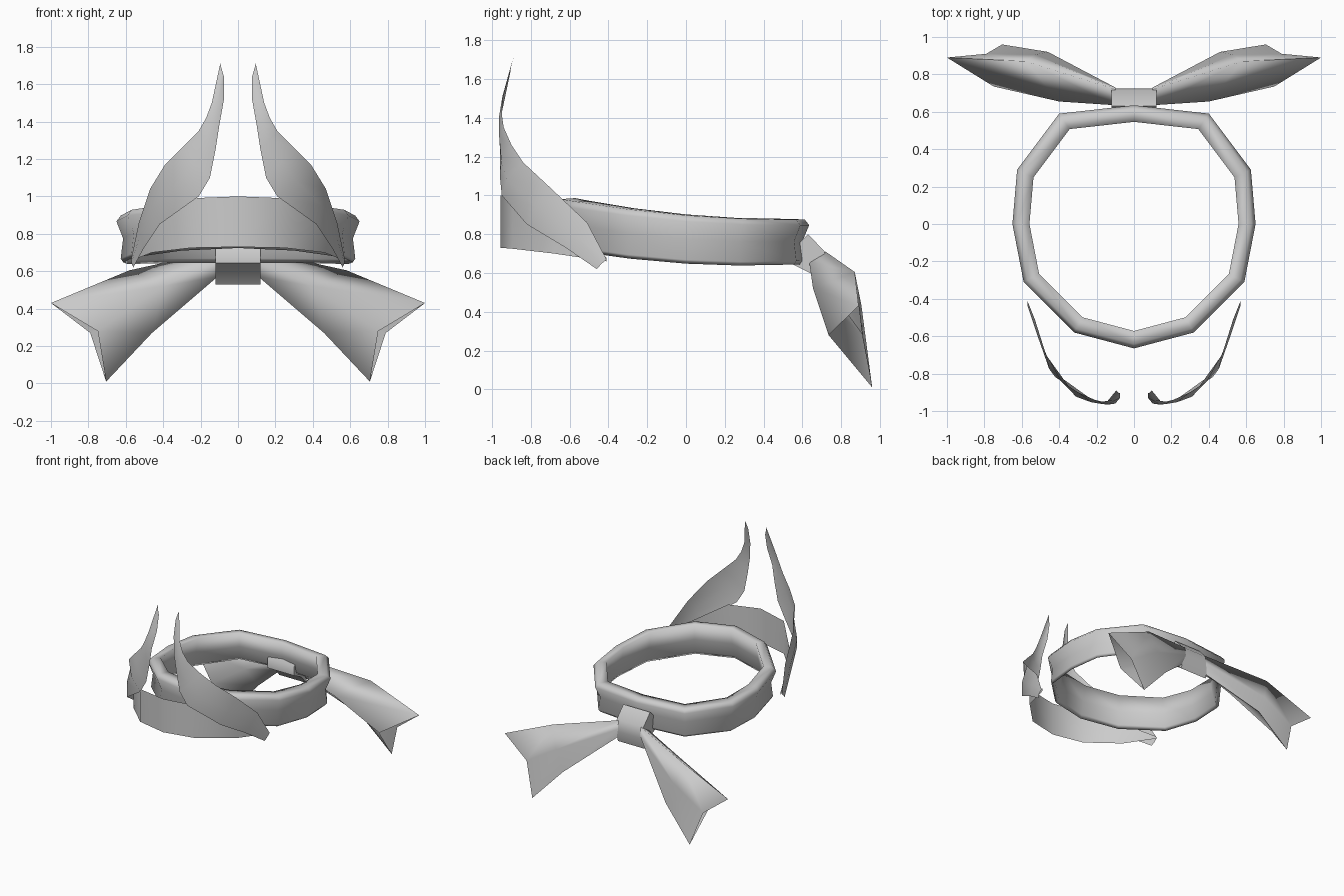
import bpy
import math
from mathutils import Vector

default_cube = bpy.data.objects.get("Cube")
if default_cube:
    bpy.data.objects.remove(default_cube, do_unlink=True)

# Single cloth colour
cloth = bpy.data.materials.new("grey_cloth")
cloth.use_nodes = True
GREY = (0.6, 0.6, 0.6, 1)
cloth.diffuse_color = GREY
cloth.node_tree.nodes["Principled BSDF"].inputs["Base Color"].default_value = GREY


def make_object(name, verts, faces, sharp_angle=60):
    mesh = bpy.data.meshes.new(name)
    mesh.from_pydata(verts, [], faces)
    mesh.materials.append(cloth)
    obj = bpy.data.objects.new(name, mesh)
    bpy.context.collection.objects.link(obj)
    bpy.ops.object.select_all(action="DESELECT")
    obj.select_set(True)
    bpy.context.view_layer.objects.active = obj
    bpy.ops.object.mode_set(mode="EDIT")
    bpy.ops.mesh.select_all(action="SELECT")
    bpy.ops.mesh.normals_make_consistent(inside=False)
    bpy.ops.object.mode_set(mode="OBJECT")
    bpy.ops.object.shade_smooth_by_angle(angle=math.radians(sharp_angle))
    return obj


def loft(name, rows, close_rows=False, close_columns=False, sharp_angle=60):
    """Skin a grid of points, optionally joined around either direction."""
    count, width = len(rows), len(rows[0])
    verts = [point for row in rows for point in row]
    faces = []
    for i in range(count if close_rows else count - 1):
        for j in range(width if close_columns else width - 1):
            nxt, side = (i + 1) % count, (j + 1) % width
            faces.append((i * width + j, i * width + side,
                          nxt * width + side, nxt * width + j))
    return make_object(name, verts, faces, sharp_angle)


def mirror_rows(rows):
    return [[(-x, y, z) for x, y, z in row] for row in rows]


# Headband: twelve-sided loop, soft folded cross-section, sloping to the back
half_outline = [(0, -.665), (.32, -.58), (.59, -.31), (.65, 0),
                (.625, .29), (.4, .59), (0, .635)]
outline = half_outline + [(-x, y) for x, y in half_outline[-2:0:-1]]
section = [(.86, 1), (.965, .98), (1, .86), (.945, .5), (.965, .08),
           (.945, 0), (.92, .1), (.89, .5)]


def band_point(x, y, scale, height):
    top = .902 - .08 * y + .07 * y * y
    bottom = .648 - .058 * y + .085 * y * y
    return (x * scale, y * scale, bottom + (top - bottom) * height)


headband = [[band_point(x, y, s, h) for s, h in section] for x, y in outline]
loft("headband", headband, close_rows=True, close_columns=True, sharp_angle=150)

# Curved brow plate: thin sheet tapering to a point at each side
half_plate = [((0, -.957), .73, 1), ((.25, -.895), .725, .99),
              ((.46, -.68), .7, .87), ((.56, -.41), .66, .68)]
plate = [[(x, y, low), (x, y, high)] for (x, y), low, high in half_plate]
loft("brow_plate", mirror_rows(plate[:0:-1]) + plate)

# Horn sheets: outer edge and inner edge, bowed between them
horn_edges = [
    ((.57, -.41, .67), (.56, -.46, .62)),
    ((.53, -.51, .86), (.5, -.62, .73)),
    ((.47, -.7, 1.04), (.42, -.82, .85)),
    ((.39, -.84, 1.17), (.21, -.95, 1)),
    ((.3, -.9, 1.26), (.15, -.96, 1.1)),
    ((.21, -.94, 1.35), (.12, -.96, 1.25)),
    ((.17, -.95, 1.42), (.1, -.96, 1.38)),
    ((.14, -.945, 1.5), (.075, -.93, 1.52)),
    ((.095, -.89, 1.71), (.075, -.905, 1.64)),
]
horn = []
for outer, inner in horn_edges:
    a, b = Vector(outer), Vector(inner)
    middle = (a + b) / 2
    bow = 1 + .15 * (a.xy - b.xy).length
    horn.append([outer, (middle.x * bow, middle.y * bow, middle.z), inner])

# Bow tails: hollow flaring tubes (top, back, bottom, front) with notched ends
tail = [
    [(.1, .72, .71), (.1, .73, .64), (.11, .7, .57), (.1, .635, .66)],
    [(.58, .87, .605), (.53, .905, .43), (.46, .92, .27), (.4, .655, .52)],
    [(1, .89, .43), (.79, .91, .27), (.705, .96, .01), (.75, .735, .28)],
]

for side, flip in (("left", False), ("right", True)):
    loft(side + "_horn", mirror_rows(horn) if flip else horn)
    loft(side + "_bow_tail", mirror_rows(tail) if flip else tail,
         close_columns=True, sharp_angle=120)

# Knot: folded profile extruded through the back of the headband
knot_profile = [(.548, .72), (.63, .8), (.715, .71), (.725, .62),
                (.7, .53), (.64, .6), (.548, .645)]
n = len(knot_profile)
knot_verts = [(x, y, z) for x in (-.12, .12) for y, z in knot_profile]
knot_faces = [(i, (i + 1) % n, n + (i + 1) % n, n + i) for i in range(n)]
knot_faces += [tuple(range(n)), tuple(range(n, n + n))]
make_object("bow_knot", knot_verts, knot_faces)
